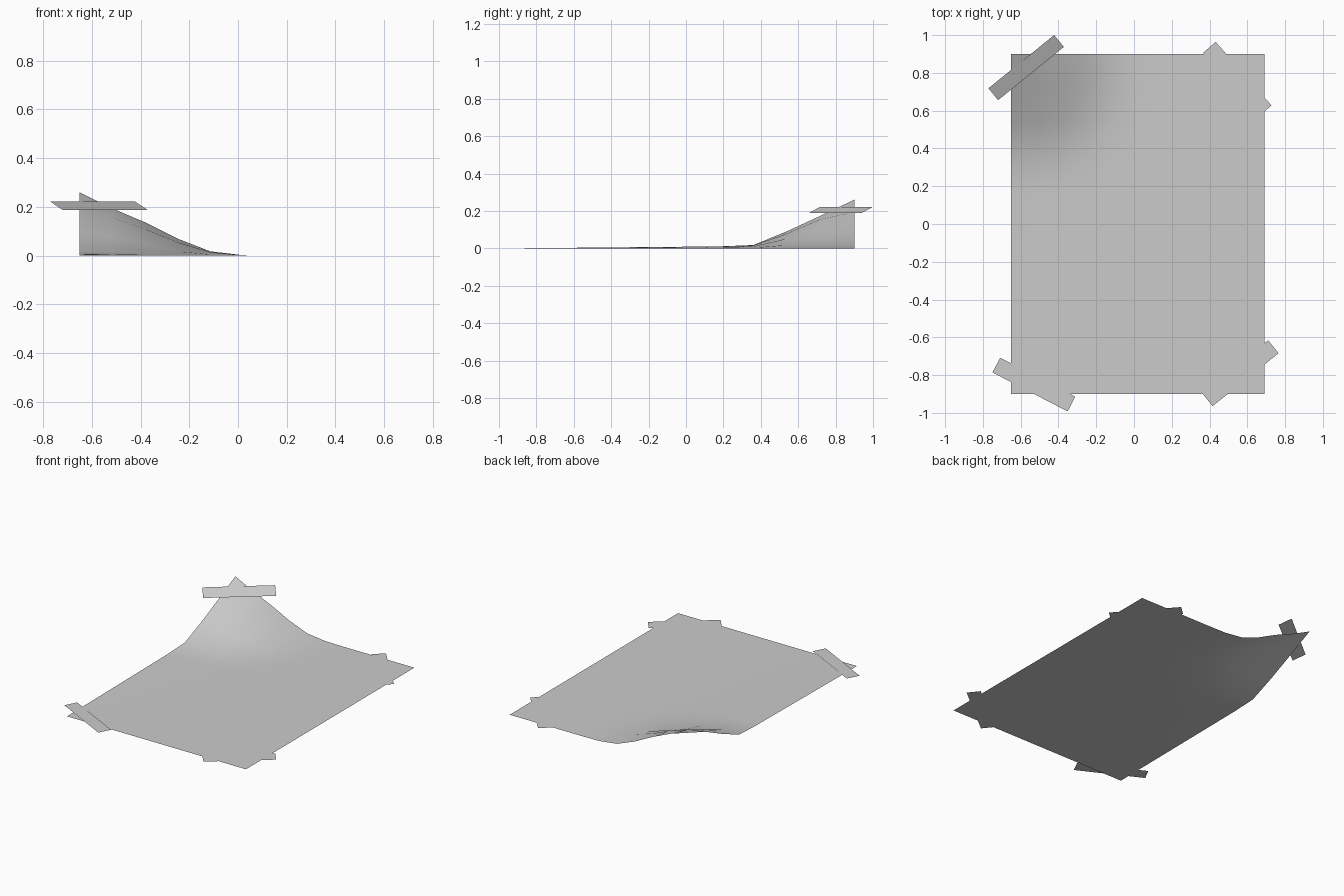
import bpy, bmesh
from math import radians, hypot
from mathutils import Matrix

if "Cube" in bpy.data.objects:
    bpy.data.objects.remove(bpy.data.objects["Cube"])

def finish(bm, name):
    bmesh.ops.recalc_face_normals(bm, faces=bm.faces)
    for f in bm.faces:
        if f.normal.z < 0:
            f.normal_flip()
        f.smooth = True
    me = bpy.data.meshes.new(name)
    bm.to_mesh(me)
    bm.free()
    ob = bpy.data.objects.new(name, me)
    bpy.context.collection.objects.link(ob)
    return ob

# height of the curled corner by distance from it
CURL = [(0, .26), (.134, .194), (.268, .137), (.402, .07), (.536, .018), (.67, .002), (.8, 0)]

def curl(d):
    for (a, za), (b, zb) in zip(CURL, CURL[1:]):
        if d <= b:
            return za + (zb - za) * (d - a) / (b - a)
    return 0

# poster sheet: a 10 x 10 grid with its back left corner peeling up
X0, X1, Y0, Y1 = -.65, .69, -.9, .9
bm = bmesh.new()
bmesh.ops.create_grid(bm, x_segments=10, y_segments=10, size=.5)
for v in bm.verts:
    u, w = v.co.x + .5, v.co.y + .5
    x, y = X0 + u * (X1 - X0), Y0 + w * (Y1 - Y0)
    sag = .012 * max(0, 1 - u / .4) * min(1, w / .7)
    v.co = (x, y, max(curl(hypot(x - X0, y - Y1)), sag))
finish(bm, "paper_sheet")

# tape strips: name, centre, turn, tilt across the width
def tape(name, loc, turn, tilt=0):
    bm = bmesh.new()
    bmesh.ops.create_grid(bm, x_segments=1, y_segments=1, size=.5)
    m = (Matrix.Translation(loc) @ Matrix.Rotation(radians(turn), 4, 'Z')
         @ Matrix.Rotation(radians(tilt), 4, 'X') @ Matrix.Diagonal((.448, .088, 1, 1)))
    bmesh.ops.transform(bm, matrix=m, verts=bm.verts)
    finish(bm, name)

tape("tape_back_left", (-.571, .828, .205), 39, 23)
tape("tape_front_left", (-.53, -.85, .005), -27.4)
tape("tape_front_right", (.563, -.79, .003), 38.7)
tape("tape_back_right", (.547, .767, .003), -48.7)
